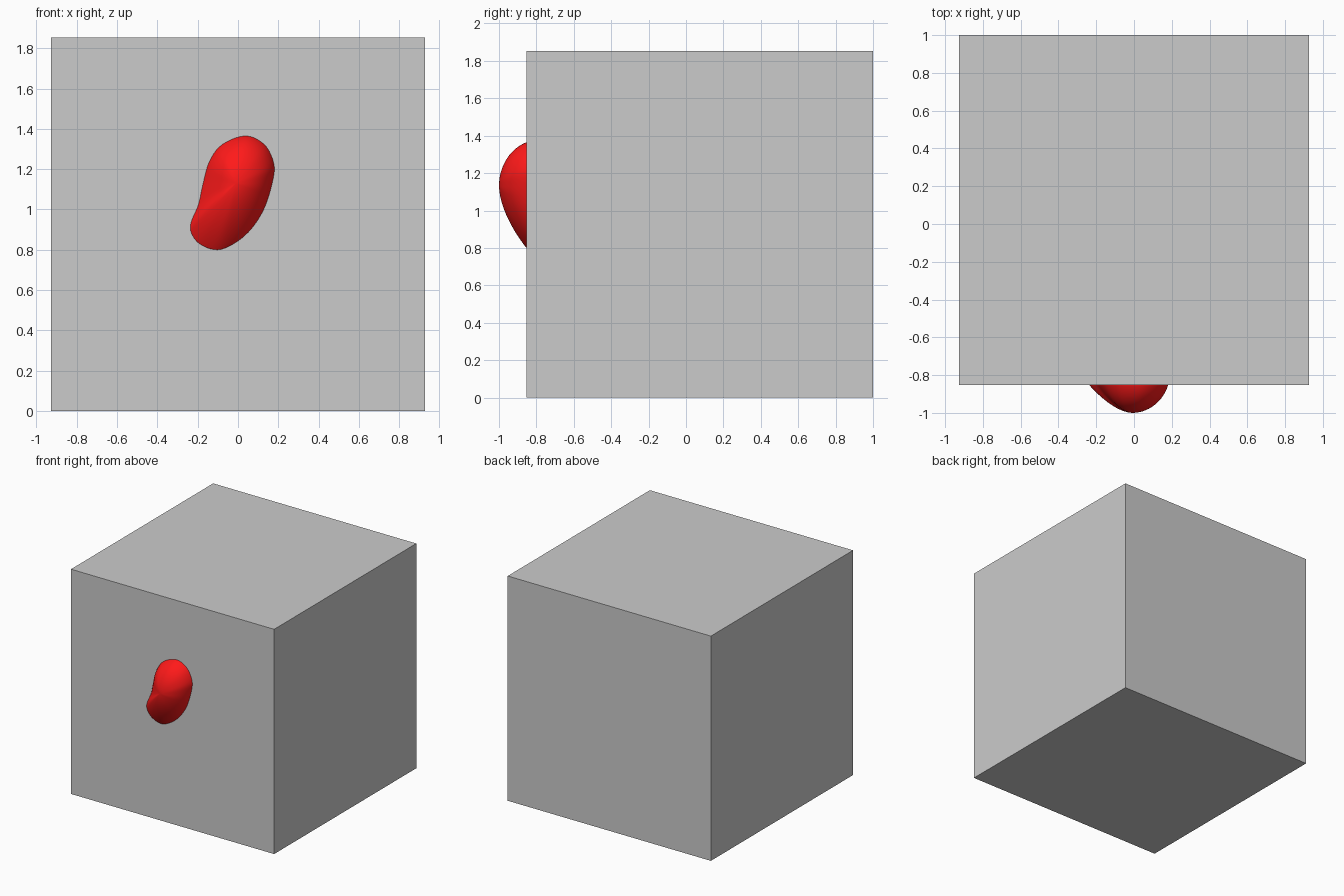
import bpy, bmesh, math
from mathutils import Vector

if "Cube" in bpy.data.objects:
    bpy.data.objects.remove(bpy.data.objects["Cube"])

# Big grey block
bpy.ops.mesh.primitive_cube_add(size=1, location=(0, 0.0735, 0.927))
block = bpy.context.object
block.name = "block"
block.scale = (1.854, 1.853, 1.854)
bpy.ops.object.transform_apply(location=True, rotation=True, scale=True)

# Red bean: outline (x, z) where it meets the front face
FACE, DEPTH = -0.853, 0.147
PEAK = Vector((-0.01, 1.13))
outline = [Vector(p) for p in [
    (0.037, 1.365), (0.13, 1.323), (0.176, 1.235), (0.174, 1.15),
    (0.132, 1.01), (0.067, 0.905), (-0.012, 0.836), (-0.10, 0.80),
    (-0.185, 0.826), (-0.23, 0.88), (-0.233, 0.935), (-0.196, 1.025),
    (-0.174, 1.125), (-0.141, 1.24), (-0.077, 1.323)]]


def smooth_loop(pts, steps):
    """Closed Catmull-Rom curve through the points."""
    out, n = [], len(pts)
    for i in range(n):
        a, b, c, d = (pts[(i + k) % n] for k in (-1, 0, 1, 2))
        for j in range(steps):
            t = j / steps
            out.append(0.5 * (2 * b + (c - a) * t + (2 * a - 5 * b + 4 * c - d) * t * t
                              + (3 * b - a - 3 * c + d) * t ** 3))
    return out


def drop(s, direction):
    """Fall from the peak: round at upper right, sloping at lower left."""
    k = 0.95
    ball = (1 - math.sqrt(1 - (k * s) ** 2)) / (1 - math.sqrt(1 - k * k))
    slope = s ** 1.7
    w = 0.5 + 0.5 * direction.normalized().dot(Vector((0.6, 0.8)))
    w = min(1, w * 1.4)
    return DEPTH * (w * ball + (1 - w) * slope)


loop = smooth_loop(outline, 5)
RINGS = 16
bm = bmesh.new()
rings = []
# Visible dome, then a rounded closing half inside the block
for i in range(1, RINGS + 1):
    s = math.sin(math.pi / 2 * i / RINGS)
    rings.append([bm.verts.new((q.x, FACE - DEPTH + drop(s, p - PEAK), q.y))
                  for p in loop for q in [PEAK + (p - PEAK) * s]])
for i in range(1, 8):
    a = math.pi / 2 * i / 8
    rings.append([bm.verts.new((q.x, FACE + 0.18 * math.sin(a), q.y))
                  for p in loop for q in [PEAK + (p - PEAK) * math.cos(a)]])
tip = bm.verts.new((PEAK.x, FACE - DEPTH, PEAK.y))
back = bm.verts.new((PEAK.x, FACE + 0.18, PEAK.y))
n = len(loop)
for j in range(n):
    k = (j + 1) % n
    bm.faces.new((tip, rings[0][j], rings[0][k]))
    bm.faces.new((back, rings[-1][k], rings[-1][j]))
    for r0, r1 in zip(rings, rings[1:]):
        bm.faces.new((r0[j], r1[j], r1[k], r0[k]))
bmesh.ops.recalc_face_normals(bm, faces=bm.faces)
for f in bm.faces:
    f.smooth = True
mesh = bpy.data.meshes.new("red_bean")
bm.to_mesh(mesh)
bm.free()
bean = bpy.data.objects.new("red_bean", mesh)
bpy.context.collection.objects.link(bean)
red = bpy.data.materials.new("red")
red.diffuse_color = (1.0, 0.01, 0.01, 1)
red.use_nodes = True
red.node_tree.nodes["Principled BSDF"].inputs["Base Color"].default_value = red.diffuse_color
mesh.materials.append(red)
